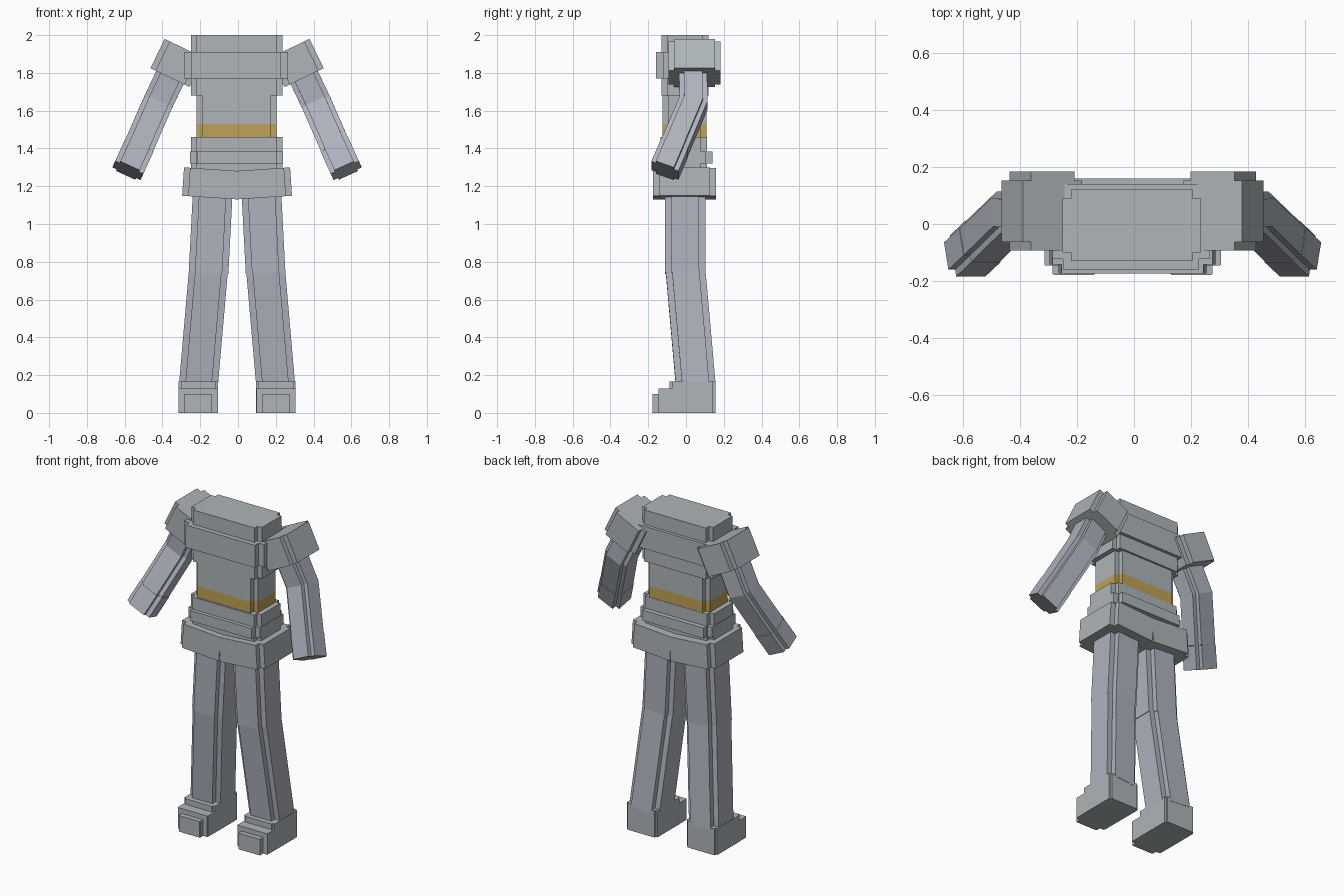
import bpy
import bmesh
from mathutils import Vector

cube = bpy.data.objects.get("Cube")
if cube:
    bpy.data.objects.remove(cube, do_unlink=True)


def material(name, rgb):
    m = bpy.data.materials.new(name)
    m.use_nodes = True
    m.diffuse_color = (*rgb, 1)
    m.node_tree.nodes["Principled BSDF"].inputs["Base Color"].default_value = (*rgb, 1)
    return m


GREY = material("cloth grey", (0.42, 0.46, 0.48))
COOL = material("cool grey", (0.42, 0.45, 0.51))
GOLD = material("belt gold", (0.52, 0.36, 0.09))
AXIS = -0.005  # the body sits slightly off centre


def loft(name, rings, mat):
    """Skin closed rings of points and cap both ends."""
    bm = bmesh.new()
    loops = [[bm.verts.new(p) for p in ring] for ring in rings]
    n = len(loops[0])
    for a, b in zip(loops, loops[1:]):
        for i in range(n):
            j = (i + 1) % n
            bm.faces.new((a[i], a[j], b[j], b[i]))
    bm.faces.new(loops[0])
    bm.faces.new(loops[-1])
    bmesh.ops.recalc_face_normals(bm, faces=bm.faces)
    mesh = bpy.data.meshes.new(name)
    bm.to_mesh(mesh)
    bm.free()
    mesh.materials.append(mat)
    obj = bpy.data.objects.new(name, mesh)
    bpy.context.collection.objects.link(obj)
    return obj


def notched(c, u, v, hw, hd, notch, inner=None):
    """Rectangle with a square bite out of every corner; inner is the +u bite."""
    ring = []
    for su, sv in ((1, 1), (-1, 1), (-1, -1), (1, -1)):
        nu = notch if su < 0 or inner is None else inner
        corner = [(hw, hd - nu), (hw - nu, hd - nu), (hw - nu, hd)]
        if su * sv < 0:
            corner.reverse()
        ring += [c + u * su * a + v * sv * b for a, b in corner]
    return ring


def block(name, x, y, z, notch, mat=GREY):
    u, v = Vector((1, 0, 0)), Vector((0, 1, 0))
    mid = [(x[0] + x[1]) / 2, (y[0] + y[1]) / 2]
    return loft(name, [notched(Vector((*mid, h)), u, v, (x[1] - x[0]) / 2,
                               (y[1] - y[0]) / 2, notch) for h in z], mat)


def limb(name, side, path, hw, hd, notch, mat=GREY, inner=None):
    """Notched tube along a path given for the right side, mirrored for the left."""
    pts = [Vector(p) for p in path]
    rings = []
    for i, p in enumerate(pts):
        d = (pts[min(i + 1, len(pts) - 1)] - pts[max(i - 1, 0)]).normalized()
        u = Vector((-d.z, 0, d.x)).normalized()
        v = d.cross(u).normalized()
        ring = notched(p, u, v, hw, hd, notch, inner)
        rings.append([Vector((AXIS - side * (q.x - AXIS), q.y, q.z)) for q in ring])
    return loft(name, rings, mat)


# Torso, from shoulders down to the hem
block("shoulder_yoke", (-0.25, 0.235), (-0.13, 0.12), (1.68, 2.0), 0.03)
block("chest_band", (-0.285, 0.265), (-0.16, 0.14), (1.77, 1.91), 0.037)
block("waist", (-0.22, 0.205), (-0.125, 0.108), (1.53, 1.69), 0.03)
block("gold_stripe", (-0.22, 0.205), (-0.125, 0.108), (1.46, 1.53), 0.03, GOLD)
block("jacket_hem", (-0.25, 0.235), (-0.135, 0.11), (1.27, 1.46), 0.03)
block("hem_belt", (-0.253, 0.238), (-0.158, 0.14), (1.32, 1.385), 0.035)

for side, label in ((-1, "right"), (1, "left")):
    # Sleeve and bent arm
    limb(label + "_sleeve", side, [(-0.285, 0.045, 1.93), (-0.36, 0.045, 1.775)],
         0.115, 0.138, 0.03)
    limb(label + "_sleeve_ridge", side, [(-0.285, 0.045, 1.93), (-0.36, 0.045, 1.775)],
         0.1, 0.122, 0.018)
    limb(label + "_arm", side, [(-0.32, 0.036, 1.86), (-0.425, 0.04, 1.64),
                                (-0.53, -0.062, 1.4)], 0.08, 0.075, 0.025, COOL)
    limb(label + "_cuff", side, [(-0.53, -0.062, 1.4), (-0.583, -0.112, 1.283)],
         0.082, 0.077, 0.026, COOL)

    # Hip flap and bent leg
    limb(label + "_hip_flap", side, [(-0.14, -0.007, 1.29), (-0.15, -0.007, 1.14)],
         0.146, 0.167, 0.032, inner=0.006)
    limb(label + "_thigh", side, [(-0.132, -0.004, 1.2), (-0.156, -0.004, 0.74)],
         0.105, 0.107, 0.033, COOL)
    limb(label + "_shin", side, [(-0.156, -0.003, 0.76), (-0.21, 0.052, 0.14)],
         0.103, 0.105, 0.033, COOL)

    # Stepped boot
    def boot(part, x0, x1, y0, y1, top, notch):
        x = sorted(AXIS - side * (a - AXIS) for a in (x0, x1))
        block(label + part, x, (y0, y1), (0, top), notch)

    boot("_boot_heel", -0.315, -0.106, -0.087, 0.155, 0.165, 0.012)
    boot("_boot_instep", -0.314, -0.107, -0.146, 0.1, 0.13, 0.003)
    boot("_boot_toe", -0.285, -0.137, -0.178, 0.05, 0.1, 0.003)
